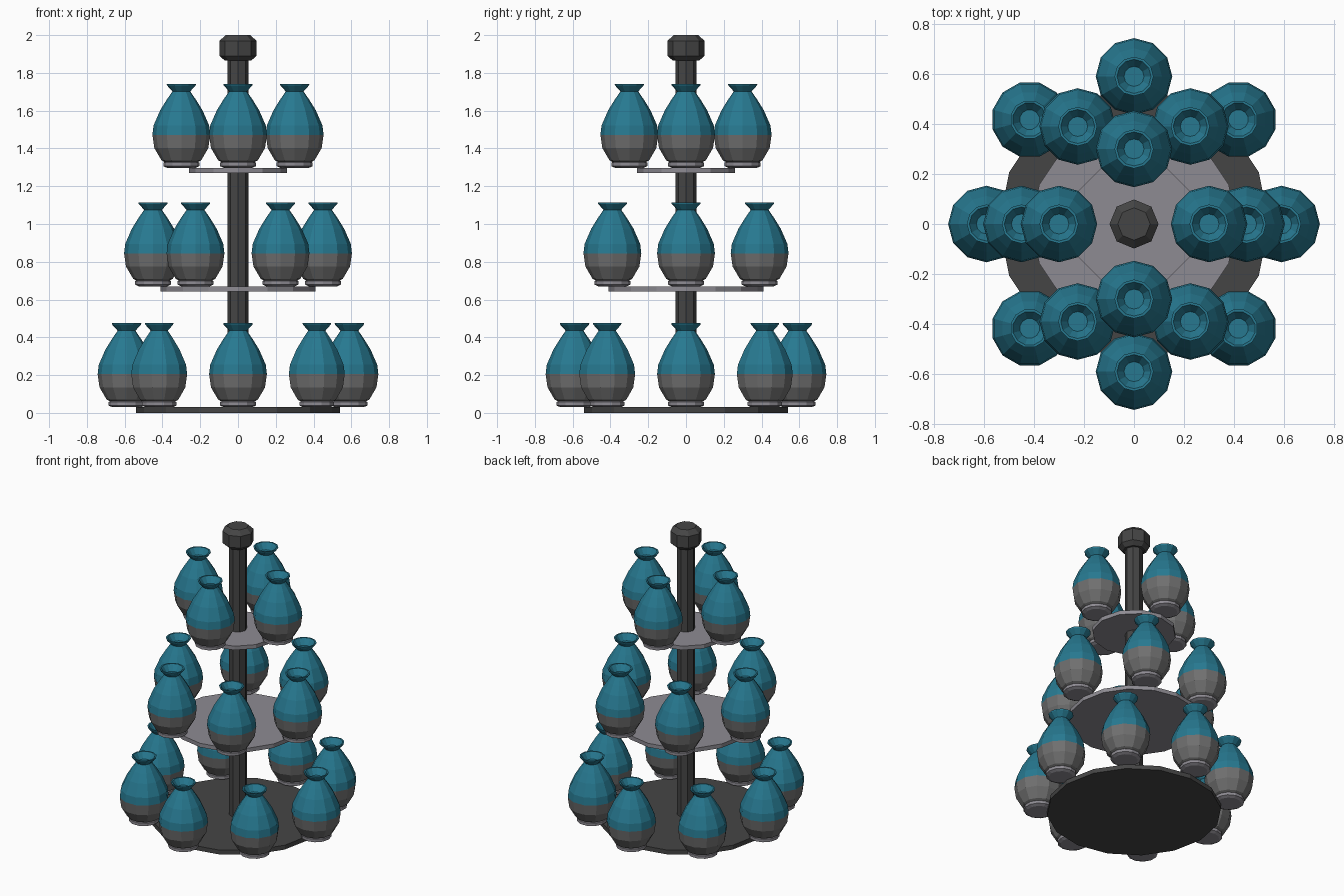
import bpy, bmesh
from math import sin, cos, pi, tau

if "Cube" in bpy.data.objects:
    bpy.data.objects.remove(bpy.data.objects["Cube"])


def material(name, color):
    m = bpy.data.materials.new(name)
    m.diffuse_color = color
    m.use_nodes = True
    m.node_tree.nodes["Principled BSDF"].inputs["Base Color"].default_value = m.diffuse_color
    return m


teal = material("teal_glaze", (0.02, 0.19, 0.28, 1))
dark = material("dark_metal", (0.06, 0.06, 0.06, 1))
pale = material("pale_metal", (0.27, 0.26, 0.29, 1))
grey = material("grey_clay", (0.16, 0.16, 0.16, 1))


def lathe(name, profile, sides, mats, loc=(0, 0, 0), turn=0.0, split=None):
    """Revolve (radius, z) points; faces above height split use mats[1]."""
    bm = bmesh.new()
    rings = []
    for r, z in profile:
        rings.append([bm.verts.new((r * cos(tau * i / sides), r * sin(tau * i / sides), z))
                      for i in range(sides)])
    for a, b in zip(rings, rings[1:]):
        for i in range(sides):
            j = (i + 1) % sides
            bm.faces.new((a[i], a[j], b[j], b[i]))
    bm.faces.new(rings[0][::-1])
    bm.faces.new(rings[-1])
    if split is not None:
        for f in bm.faces:
            f.material_index = int(f.calc_center_median().z > split)
    me = bpy.data.meshes.new(name)
    bm.to_mesh(me)
    bm.free()
    for m in mats:
        me.materials.append(m)
    ob = bpy.data.objects.new(name, me)
    ob.location = loc
    ob.rotation_euler.z = turn
    bpy.context.collection.objects.link(ob)
    return ob


# Profiles measured from the top of each tray
VASE = [(0.09, 0.032), (0.105, 0.04), (0.143, 0.105), (0.153, 0.175), (0.147, 0.225),
        (0.112, 0.305), (0.078, 0.36), (0.047, 0.405), (0.076, 0.437), (0.078, 0.445),
        (0.068, 0.445), (0.04, 0.405)]
COASTER = [(0.075, 0.0), (0.095, 0.009), (0.095, 0.028), (0.085, 0.033)]

# Central pole and finial
lathe("pole", [(0.055, 0.02), (0.055, 1.88)], 8, [dark])
lathe("finial", [(0.07, 1.865), (0.098, 1.89), (0.098, 1.97), (0.065, 2.0)], 8, [dark])

# Trays with their rings of vases: name, tray radius, tray top, ring radius, count
tiers = [("bottom", 0.54, 0.03, 0.59, 8, dark, 16),
         ("middle", 0.41, 0.67, 0.45, 6, pale, 16),
         ("top", 0.26, 1.297, 0.30, 4, pale, 12)]
for name, radius, top, ring, count, mat, sides in tiers:
    low = max(top - 0.027, 0)
    lathe(name + "_tray", [(radius, low), (radius, top)], sides, [mat])
    for k in range(count):
        a = tau * k / count
        loc = (ring * cos(a), ring * sin(a), top)
        lathe(f"{name}_coaster_{k}", COASTER, 12, [pale], loc, a)
        lathe(f"{name}_vase_{k}", VASE, 12, [grey, teal], loc, a, 0.175)

# Ground the stand exactly
bpy.data.objects["bottom_tray"].location.z = -0.003
bpy.data.objects["bottom_tray"].scale.z = 1.1
